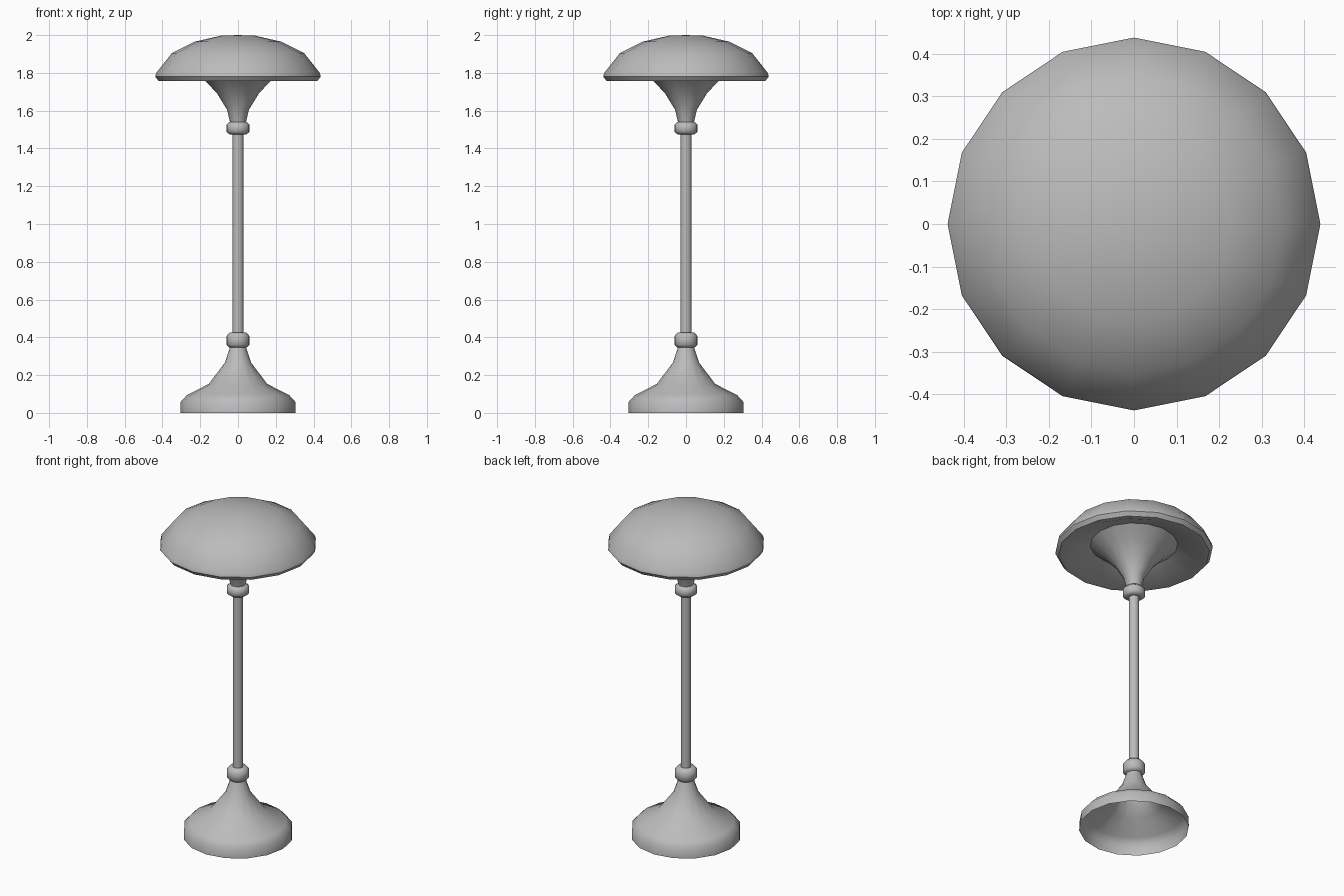
import bpy
import math

cube = bpy.data.objects.get("Cube")
if cube:
    bpy.data.objects.remove(cube, do_unlink=True)

SIDES = 16

# One plain grey finish for the whole lamp
grey = bpy.data.materials.new("satin grey")
grey.use_nodes = True
colour = (0.5, 0.5, 0.5, 1)
grey.diffuse_color = colour
grey.node_tree.nodes["Principled BSDF"].inputs["Base Color"].default_value = colour


def lathe(name, profile, sharp=50):
    """Spin a (radius, height) profile, listed so faces point outward, about z."""
    verts, faces, rings = [], [], []
    for r, z in profile:
        start, count = len(verts), SIDES if r > 0 else 1
        for i in range(count):
            a = 2 * math.pi * i / SIDES
            verts.append((r * math.cos(a), r * math.sin(a), z))
        rings.append([start + i % count for i in range(SIDES)])
    for low, high in zip(rings, rings[1:]):
        for i in range(SIDES):
            j = (i + 1) % SIDES
            loop = [low[i], low[j], high[j], high[i]]
            faces.append(list(dict.fromkeys(loop)))
    mesh = bpy.data.meshes.new(name)
    mesh.from_pydata(verts, [], faces)
    mesh.materials.append(grey)
    obj = bpy.data.objects.new(name, mesh)
    bpy.context.collection.objects.link(obj)
    bpy.ops.object.select_all(action='DESELECT')
    obj.select_set(True)
    bpy.context.view_layer.objects.active = obj
    bpy.ops.object.shade_smooth_by_angle(angle=math.radians(sharp))
    return obj


def collar(name, z, height):
    """Rounded ring around the pole."""
    shape = [(0.028, 0), (0.045, 0), (0.062, 0.2), (0.062, 0.75), (0.045, 1), (0.028, 1)]
    lathe(name, [(r, z + t * height) for r, t in shape], 60)


# Hollow flared foot, open underneath
lathe("base", [(0.305, 0), (0.303, 0.06), (0.27, 0.095), (0.155, 0.153),
               (0.07, 0.265), (0.038, 0.36)])

# Pole and its two rings
lathe("pole", [(0.029, 0.35), (0.029, 1.54)])
collar("lower_collar", 0.345, 0.08)
collar("upper_collar", 1.475, 0.065)

# Trumpet-shaped holder below the shade
lathe("shade_holder", [(0.04, 1.53), (0.058, 1.605), (0.11, 1.69),
                       (0.17, 1.755), (0.245, 1.815)])

# Domed shade: recessed underside, rolled rim, low dome
lathe("shade", [(0.24, 1.815), (0.39, 1.757), (0.42, 1.757), (0.438, 1.78),
                (0.433, 1.80), (0.35, 1.905), (0.23, 1.965), (0.09, 1.997), (0, 2.0)])
